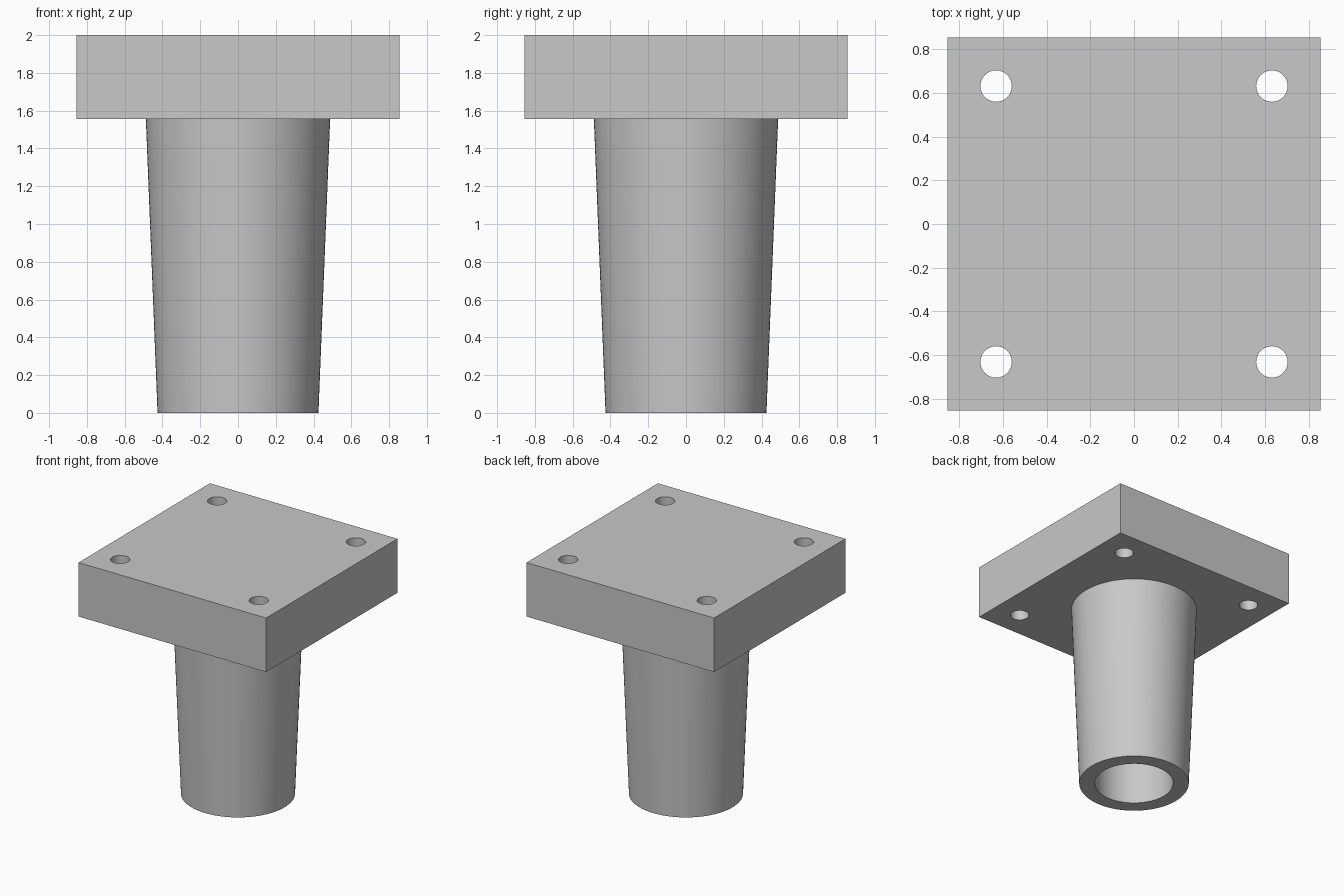
import bpy
import bmesh
import math
from mathutils import Matrix

cube = bpy.data.objects.get("Cube")
if cube:
    bpy.data.objects.remove(cube, do_unlink=True)

GREY = (0.58, 0.58, 0.58, 1.0)
HALF = 0.855          # half width of the plate
PLATE_Z = 1.555       # underside of the plate
TOP = 2.0
HOLE_POS, HOLE_R = 0.632, 0.072
BORE_R = 0.305

grey = bpy.data.materials.new("plain grey")
grey.diffuse_color = GREY
grey.use_nodes = True
grey.node_tree.nodes["Principled BSDF"].inputs["Base Color"].default_value = GREY


def add_object(name, bm):
    bmesh.ops.recalc_face_normals(bm, faces=bm.faces)
    mesh = bpy.data.meshes.new(name)
    bm.to_mesh(mesh)
    bm.free()
    mesh.materials.append(grey)
    obj = bpy.data.objects.new(name, mesh)
    bpy.context.collection.objects.link(obj)
    return obj


def smooth(obj):
    bpy.ops.object.select_all(action="DESELECT")
    obj.select_set(True)
    bpy.context.view_layer.objects.active = obj
    bpy.ops.object.shade_smooth_by_angle(angle=math.radians(30))


# Square mounting plate
bm = bmesh.new()
size = Matrix.Diagonal((2 * HALF, 2 * HALF, TOP - PLATE_Z, 1))
bmesh.ops.create_cube(bm, size=1, matrix=Matrix.Translation((0, 0, (TOP + PLATE_Z) / 2)) @ size)
plate = add_object("mounting_plate", bm)

# Four bolt holes, cut through the corners
bm = bmesh.new()
for x in (-HOLE_POS, HOLE_POS):
    for y in (-HOLE_POS, HOLE_POS):
        bmesh.ops.create_cone(bm, cap_ends=True, segments=48, radius1=HOLE_R, radius2=HOLE_R,
                              depth=1, matrix=Matrix.Translation((x, y, (TOP + PLATE_Z) / 2)))
cutter = add_object("bolt_hole_cutter", bm)
cut = plate.modifiers.new("bolt holes", "BOOLEAN")
cut.operation = "DIFFERENCE"
cut.solver = "EXACT"
cut.object = cutter
bpy.context.view_layer.objects.active = plate
bpy.ops.object.modifier_apply(modifier=cut.name)
bpy.data.objects.remove(cutter, do_unlink=True)
smooth(plate)

# Tapered hollow leg, turned from a wall profile and seated in the plate
seat = PLATE_Z + 0.005
profile = [(BORE_R, seat), (BORE_R, 0), (0.426, 0), (0.488, seat)]
bm = bmesh.new()
verts = [bm.verts.new((r, 0, z)) for r, z in profile]
edges = [bm.edges.new((verts[i], verts[(i + 1) % len(verts)])) for i in range(len(verts))]
bmesh.ops.spin(bm, geom=verts + edges, cent=(0, 0, 0), axis=(0, 0, 1),
               angle=math.tau, steps=96, use_merge=True)
bmesh.ops.remove_doubles(bm, verts=bm.verts, dist=0.0001)
leg = add_object("tapered_leg", bm)
smooth(leg)
